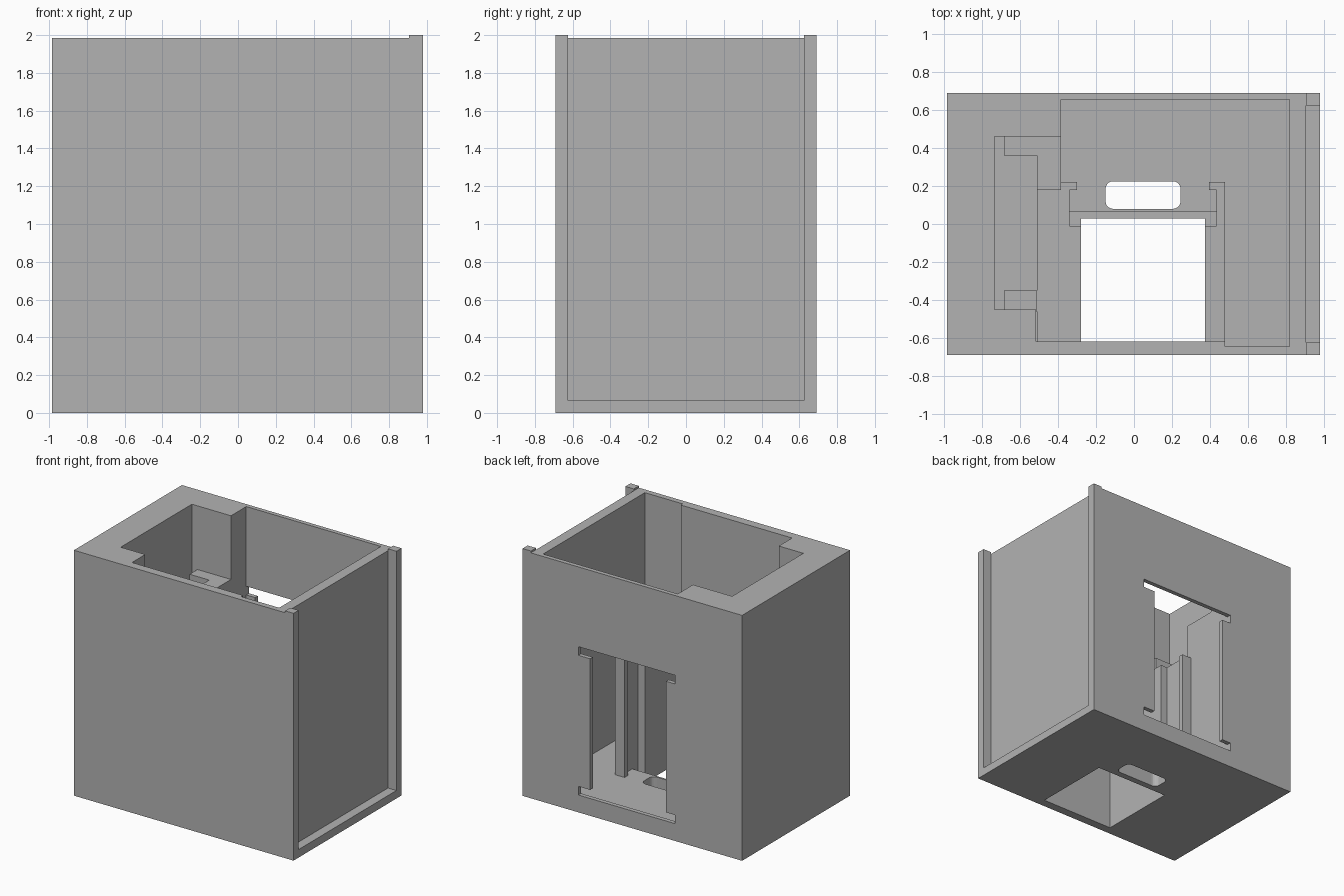
import bpy
import bmesh
import math

cube = bpy.data.objects.get("Cube")
if cube:
    bpy.data.objects.remove(cube, do_unlink=True)

grey = bpy.data.materials.new("plain grey")
grey.use_nodes = True
COLOUR = (0.45, 0.45, 0.45, 1)
grey.diffuse_color = COLOUR
grey.node_tree.nodes["Principled BSDF"].inputs["Base Color"].default_value = COLOUR

FLOOR, RIM, GUIDE_TOP, MOUNT_TOP = 0.125, 1.985, 1.17, 1.47


def prism(name, outline, low, high, along_y=False):
    """Extrude a closed 2D outline along z, or along y for an xz outline."""
    bm = bmesh.new()
    verts = [bm.verts.new((a, low, b) if along_y else (a, b, low)) for a, b in outline]
    face = bm.faces.new(verts)
    new = bmesh.ops.extrude_face_region(bm, geom=[face])["geom"]
    shift = (0, high - low, 0) if along_y else (0, 0, high - low)
    bmesh.ops.translate(bm, vec=shift, verts=[v for v in new if isinstance(v, bmesh.types.BMVert)])
    bmesh.ops.recalc_face_normals(bm, faces=bm.faces)
    mesh = bpy.data.meshes.new(name)
    bm.to_mesh(mesh)
    bm.free()
    mesh.materials.append(grey)
    obj = bpy.data.objects.new(name, mesh)
    bpy.context.collection.objects.link(obj)
    return obj


def rect(x0, x1, y0, y1):
    return [(x0, y0), (x1, y0), (x1, y1), (x0, y1)]


def rounded(x0, x1, y0, y1, r, steps=5):
    points = []
    corners = [(x1 - r, y1 - r), (x0 + r, y1 - r), (x0 + r, y0 + r), (x1 - r, y0 + r)]
    for quarter, (cx, cy) in enumerate(corners):
        for i in range(steps + 1):
            a = math.pi / 2 * (quarter + i / steps)
            points.append((cx + r * math.cos(a), cy + r * math.sin(a)))
    return points


def cut(target, cutter):
    mod = target.modifiers.new(cutter.name, "BOOLEAN")
    mod.operation = "DIFFERENCE"
    mod.solver = "EXACT"
    mod.object = cutter
    bpy.context.view_layer.objects.active = target
    bpy.ops.object.modifier_apply(modifier=mod.name)
    bpy.data.objects.remove(cutter, do_unlink=True)


# Housing with its stepped inner cavity
housing = prism("housing", rect(-0.985, 0.905, -0.69, 0.69), 0, RIM)
cavity = [(-0.735, 0.46), (-0.385, 0.46), (-0.385, 0.655), (0.82, 0.655), (0.82, -0.645),
          (0.48, -0.645), (0.48, -0.62), (-0.515, -0.62), (-0.515, -0.45), (-0.735, -0.45)]
cut(housing, prism("cavity_cutter", cavity, FLOOR, 2.2))

# Floor openings and the shallow step beside the large one
cut(housing, prism("step_cutter", rect(-0.34, 0.435, -0.01, 0.065), 0.06, 0.3))
cut(housing, prism("chute_cutter", rect(-0.28, 0.375, -0.62, 0.03), -0.1, 0.3))
cut(housing, prism("slot_cutter", rounded(-0.15, 0.245, 0.08, 0.225, 0.04), -0.1, 0.3))

# Rear window, wider at its top and bottom
window = [(-0.385, 0.14), (0.48, 0.14), (0.48, 0.21), (0.375, 0.21), (0.375, 1.27), (0.48, 1.27),
          (0.48, 1.34), (-0.385, 1.34), (-0.385, 1.27), (-0.305, 1.27), (-0.305, 0.21), (-0.385, 0.21)]
cut(housing, prism("window_cutter", window, 0.6, 0.8, along_y=True))

# Chute guide walls with a vertical groove and hooked end
hook_right = [(-0.28, -0.63), (-0.28, -0.01), (-0.34, -0.01), (-0.34, 0.18), (-0.30, 0.18),
              (-0.30, 0.22), (-0.385, 0.22), (-0.385, 0.18), (-0.51, 0.18), (-0.51, -0.63)]
prism("right_guide_wall", hook_right, 0.06, GUIDE_TOP)
hook_left = [(0.375, -0.63), (0.48, -0.63), (0.48, 0.22), (0.395, 0.22), (0.395, 0.18),
             (0.435, 0.18), (0.435, -0.01), (0.375, -0.01)]
prism("left_guide_wall", hook_left, 0.06, GUIDE_TOP)

# Mounting columns against the thick side wall
rear_mount = [(-0.685, 0.47), (-0.685, 0.36), (-0.51, 0.36), (-0.51, 0.18), (-0.385, 0.18), (-0.385, 0.47)]
prism("rear_mount", rear_mount, 0.1, MOUNT_TOP)
prism("front_mount", rect(-0.685, -0.512, -0.46, -0.35), 0.1, MOUNT_TOP)

# Raised frame around the recessed side panel
for label, side in (("front", -1), ("rear", 1)):
    y0, y1 = sorted((side * 0.625, side * 0.69))
    prism(label + "_frame_post", rect(0.905, 0.98, y0, y1), 0, 2.0)
prism("frame_sill", rect(0.905, 0.98, -0.625, 0.625), 0, 0.065)
